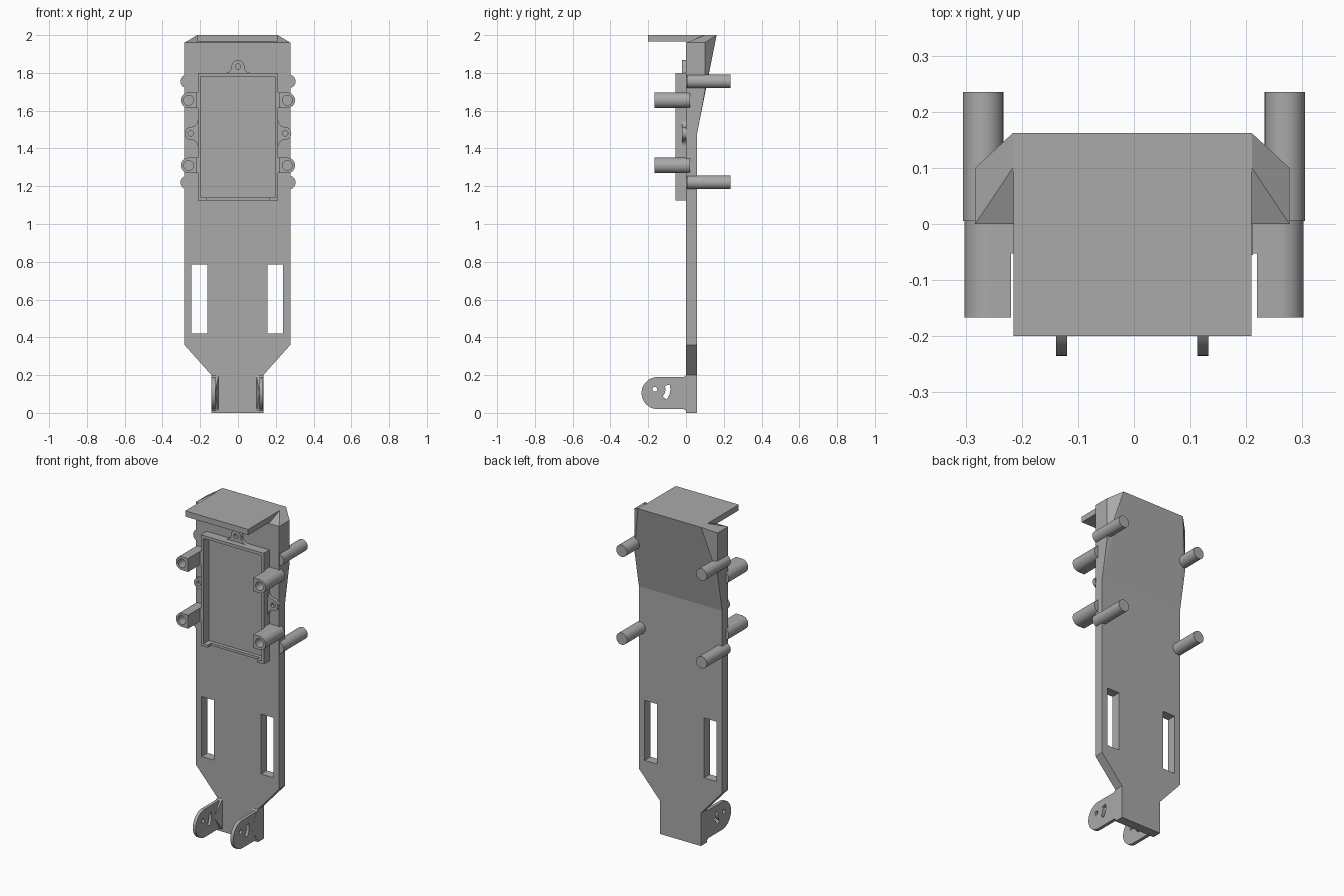
import bpy, bmesh, math
from mathutils import Vector

if "Cube" in bpy.data.objects:
    bpy.data.objects.remove(bpy.data.objects["Cube"])

grey = bpy.data.materials.new("plain grey")
grey.use_nodes = True
COLOUR = (0.4, 0.4, 0.4, 1)
grey.diffuse_color = COLOUR
grey.node_tree.nodes["Principled BSDF"].inputs["Base Color"].default_value = COLOUR
CX = -0.003  # plate centre line


def finish(name, bm):
    bmesh.ops.recalc_face_normals(bm, faces=bm.faces)
    mesh = bpy.data.meshes.new(name)
    bm.to_mesh(mesh)
    bm.free()
    mesh.materials.append(grey)
    ob = bpy.data.objects.new(name, mesh)
    bpy.context.collection.objects.link(ob)
    return ob


def prism(name, outline, axis, lo, hi):
    """Extrude a 2D outline along x (outline is y, z) or y (outline is x, z)."""
    bm = bmesh.new()
    verts = [bm.verts.new((lo, a, b) if axis == "x" else (a, lo, b)) for a, b in outline]
    face = bm.faces.new(verts)
    grown = bmesh.ops.extrude_face_region(bm, geom=[face])["geom"]
    step = Vector((hi - lo, 0, 0)) if axis == "x" else Vector((0, hi - lo, 0))
    bmesh.ops.translate(bm, vec=step, verts=[v for v in grown if isinstance(v, bmesh.types.BMVert)])
    return finish(name, bm)


def box(name, x0, x1, y0, y1, z0, z1):
    return prism(name, [(x0, z0), (x1, z0), (x1, z1), (x0, z1)], "y", y0, y1)


def arc(cx, cz, r, start, end, n=24):
    return [(cx + r * math.cos(math.radians(start + (end - start) * i / n)),
             cz + r * math.sin(math.radians(start + (end - start) * i / n))) for i in range(n + 1)]


def disc(name, a, b, r, axis, lo, hi):
    return prism(name, arc(a, b, r, 0, 360, 32)[:-1], axis, lo, hi)


def cut(ob, cutters):
    bpy.context.view_layer.objects.active = ob
    for c in cutters:
        mod = ob.modifiers.new("cut", "BOOLEAN")
        mod.operation = "DIFFERENCE"
        mod.object = c
        bpy.ops.object.modifier_apply(modifier=mod.name)
        bpy.data.objects.remove(c)


def smooth(ob):
    bpy.ops.object.select_all(action="DESELECT")
    ob.select_set(True)
    bpy.context.view_layer.objects.active = ob
    bpy.ops.object.shade_smooth_by_angle(angle=math.radians(30))


# Long back plate with two strap slots
half = [(0.137, 0), (0.137, 0.2), (0.28, 0.36), (0.28, 1.47)]
outline = [(CX + x, z) for x, z in half] + [(CX - x, z) for x, z in reversed(half)]
plate = prism("back_plate", outline, "y", 0, 0.057)
cut(plate, [box("slot_cutter", CX + s * 0.2 - 0.042, CX + s * 0.2 + 0.042, -0.1, 0.2, 0.42, 0.785)
            for s in (-1, 1)])

# Upper body, sloping backwards with chamfered corners
bm = bmesh.new()
for s in (-1, 1):
    for x, y, z in [(0.28, 0, 1.47), (0.28, 0.057, 1.47), (0.28, 0.1, 1.7), (0.28, 0.1, 1.96),
                    (0.28, 0, 1.96), (0.213, 0.162, 2), (0.213, 0.1, 2)]:
        bm.verts.new((CX + s * x, y, z))
bmesh.ops.convex_hull(bm, input=bm.verts)
finish("upper_body", bm)
box("top_shelf", CX - 0.212, CX + 0.212, -0.2, 0.1, 1.965, 2)

# Shallow rectangular tray on the front
for s, side in ((-1, "right"), (1, "left")):
    box("tray_wall_" + side, *sorted((s * 0.195, s * 0.212)), -0.055, 0.002, 1.125, 1.8)
    box("tray_foot_" + side, *sorted((s * 0.165, s * 0.2)), -0.055, 0.002, 1.125, 1.14)
box("tray_top_wall", -0.2, 0.2, -0.055, 0.002, 1.782, 1.8)
box("tray_bottom_wall", -0.2, 0.2, -0.022, 0.002, 1.125, 1.14)


# Screw ears around the tray: a rounded tip flaring into a wide base
def ear_shape():
    left = arc(-0.068, 0.038, 0.034, -90, 0, 8)
    tip = arc(0, 0.038, 0.034, 180, 0, 16)
    right = arc(0.068, 0.038, 0.034, 180, 270, 8)
    return [(-0.068, 0)] + left + tip[1:-1] + right + [(0.068, 0)]


def ear(name, place, hole):
    ob = prism(name, [place(u, v) for u, v in ear_shape()], "y", -0.02, 0.002)
    cut(ob, [disc("ear_cutter", *hole, 0.014, "y", -0.1, -0.002)])
    smooth(ob)


ear("top_ear", lambda u, v: (u, 1.796 + v), (0, 1.834))
for s, side in ((-1, "right"), (1, "left")):
    ear("side_ear_" + side, lambda u, v: (s * (0.21 + v), 1.48 + u), (s * 0.25, 1.48))

# Hollow front standoffs with a square inner half, and round rear posts
for s, side in ((-1, "right"), (1, "left")):
    for z, level in ((1.655, "upper"), (1.31, "lower")):
        x = s * 0.261
        shape = arc(x, z, 0.041, -90, 90) if s > 0 else arc(x, z, 0.041, 270, 90)
        shape += [(s * 0.219, z + 0.041), (s * 0.219, z - 0.041)]
        tube = prism(f"standoff_{level}_{side}", shape, "y", -0.167, 0.02)
        cut(tube, [disc("bore_cutter", x, z, 0.026, "y", -0.3, -0.01)])
        smooth(tube)
        box(f"standoff_web_{level}_{side}", *sorted((s * 0.205, s * 0.225)),
            -0.053, 0.002, z - 0.041, z + 0.041)
    for z, level in ((1.755, "upper"), (1.22, "lower")):
        smooth(disc(f"rear_post_{level}_{side}", s * 0.269, z, 0.036, "y", 0.005, 0.235))

# Pivot lugs at the bottom, each with a pin hole and a curved slot
for s, side in ((-1, "right"), (1, "left")):
    lug_outline = [(0.002, 0.02)] + [(0.002, 0.19)] + arc(-0.15, 0.105, 0.085, 90, 270)
    x0, x1 = sorted((CX + s * 0.116, CX + s * 0.136))
    lug = prism("lug_" + side, lug_outline, "x", x0, x1)
    slot = arc(-0.165, 0.125, 0.082, -42, 18, 12) + arc(-0.165, 0.125, 0.056, 18, -42, 12)
    cut(lug, [disc("pin_cutter", -0.165, 0.125, 0.013, "x", -1, 1),
              prism("curved_slot_cutter", slot, "x", -1, 1)])
    smooth(lug)
    # Small gusset blending the lug into the plate
    bm = bmesh.new()
    for x, y, z in [(0.137, 0.002, 0.2), (0.137, 0.002, 0.01), (0.1, 0.002, 0.2), (0.1, 0.002, 0.01),
                    (0.137, -0.012, 0.19), (0.137, -0.012, 0.02), (0.118, -0.06, 0.105),
                    (0.136, -0.06, 0.105)]:
        bm.verts.new((CX + s * x, y, z))
    hull = bmesh.ops.convex_hull(bm, input=bm.verts)
    bmesh.ops.delete(bm, geom=[v for v in bm.verts if not v.link_faces], context="VERTS")
    finish("lug_gusset_" + side, bm)
